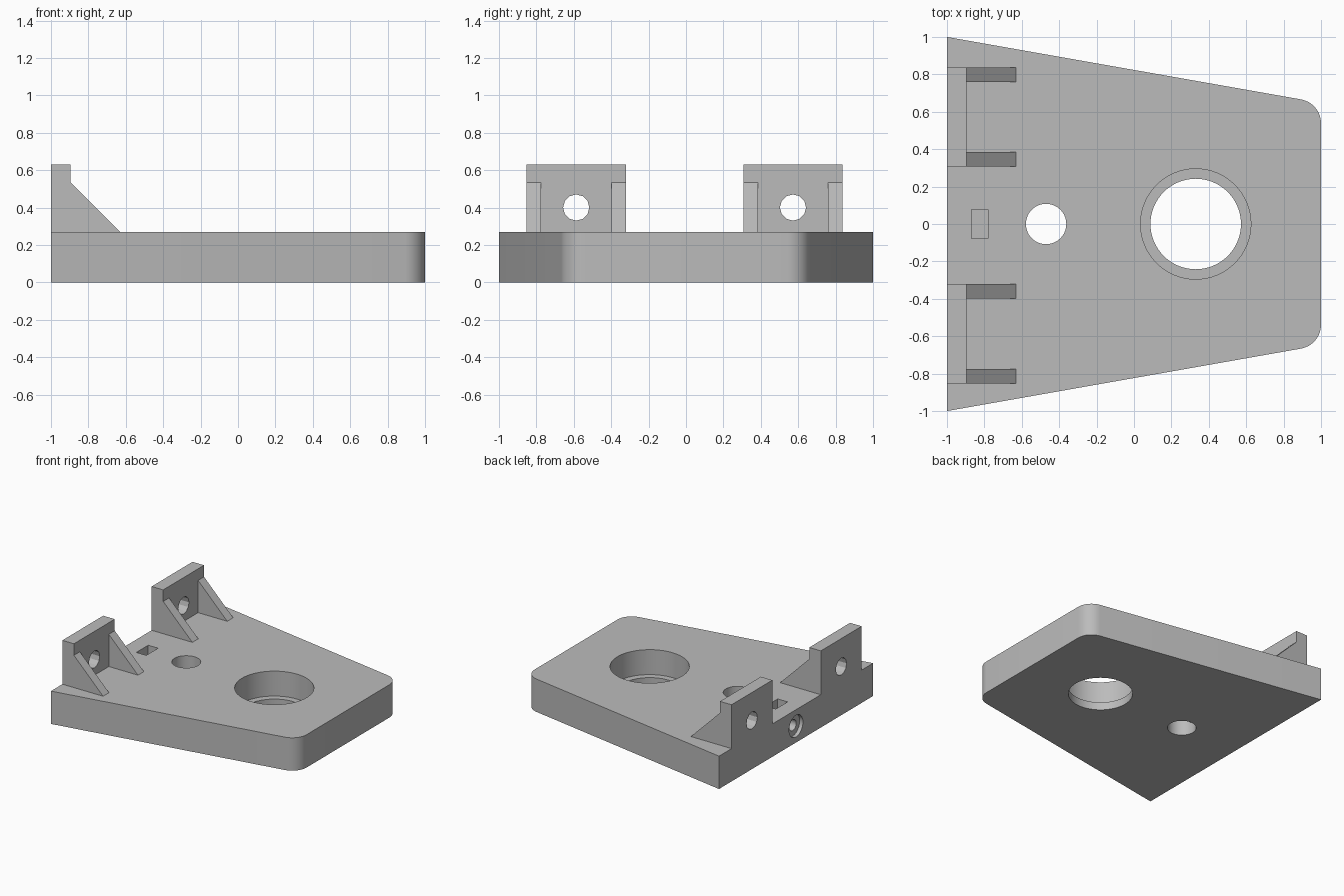
import bpy, bmesh
from math import cos, sin, tan, pi, radians
from mathutils import Vector, Matrix

cube = bpy.data.objects.get("Cube")
if cube:
    bpy.data.objects.remove(cube, do_unlink=True)

grey = bpy.data.materials.new("machined grey")
grey.use_nodes = True
colour = (0.5, 0.5, 0.5, 1)
grey.diffuse_color = colour
grey.node_tree.nodes["Principled BSDF"].inputs["Base Color"].default_value = colour

THICK = 0.27     # plate thickness
MID = THICK / 2


def prism(name, points, offset):
    """Extrude a closed outline of 3D points along an offset vector."""
    bm = bmesh.new()
    face = bm.faces.new([bm.verts.new(p) for p in points])
    new = bmesh.ops.extrude_face_region(bm, geom=[face])["geom"]
    bmesh.ops.translate(bm, vec=offset, verts=[v for v in new if isinstance(v, bmesh.types.BMVert)])
    bmesh.ops.recalc_face_normals(bm, faces=bm.faces)
    mesh = bpy.data.meshes.new(name)
    bm.to_mesh(mesh)
    bm.free()
    mesh.materials.append(grey)
    obj = bpy.data.objects.new(name, mesh)
    bpy.context.collection.objects.link(obj)
    return obj


def box(name, low, high):
    (x0, y0, z0), (x1, y1, z1) = low, high
    return prism(name, [(x0, y0, z0), (x1, y0, z0), (x1, y1, z0), (x0, y1, z0)], (0, 0, z1 - z0))


def upright_bore(x, radius, bottom, sides):
    ring = [2 * pi * i / sides for i in range(sides)]
    points = [(x + radius * cos(a), radius * sin(a), bottom) for a in ring]
    return prism("bore_cutter", points, (0, 0, 1))


def level_bore(x0, x1, y, z, radius, sides):
    ring = [2 * pi * i / sides for i in range(sides)]
    points = [(x0, y + radius * cos(a), z + radius * sin(a)) for a in ring]
    return prism("bore_cutter", points, (x1 - x0, 0, 0))


def cut(obj, cutters):
    bpy.context.view_layer.objects.active = obj
    for cutter in cutters:
        cutter.hide_render = True
        mod = obj.modifiers.new("cut", "BOOLEAN")
        mod.operation, mod.solver, mod.object = "DIFFERENCE", "EXACT", cutter
        bpy.ops.object.modifier_apply(modifier=mod.name)
        bpy.data.objects.remove(cutter, do_unlink=True)


def smooth(obj, angle):
    bpy.ops.object.select_all(action="DESELECT")
    obj.select_set(True)
    bpy.context.view_layer.objects.active = obj
    bpy.ops.object.shade_smooth_by_angle(angle=radians(angle))


# Tapered plate with two rounded corners
taper, radius, steps = radians(10), 0.13, 8
turn = pi / 2 - taper
corner_y = 1 - 2 * tan(taper)
centre = Vector((1 - radius, corner_y - radius * tan(turn / 2)))
arc = [centre + radius * Vector((cos(turn * i / steps), sin(turn * i / steps))) for i in range(steps + 1)]
upper = [(p.x, p.y, 0) for p in arc] + [(-1, 1, 0)]
lower = [(x, -y, z) for x, y, z in reversed(upper)]
plate = prism("base_plate", upper + lower, (0, 0, THICK))

# Stepped main bore, pin hole, nut slot and stepped screw hole
cut(plate, [
    upright_bore(0.33, 0.242, -0.5, 64),
    upright_bore(0.33, 0.295, 0.065, 64),
    upright_bore(-0.47, 0.108, -0.5, 48),
    box("slot_cutter", (-0.87, -0.077, 0.06), (-0.78, 0.077, 0.5)),
    level_bore(-1.2, -0.47, 0, MID, 0.045, 24),
    level_bore(-1.2, -0.97, 0, MID, 0.09, 24),
])
smooth(plate, 25)

# Upright brackets, each with a cross hole and two triangular gussets
FACE, TOP, RIB, WIDTH = -0.895, 0.63, 0.077, 0.53
for side, y in (("right", -0.587), ("left", 0.572)):
    bracket = box(side + "_bracket", (-1, y - WIDTH / 2, THICK), (FACE, y + WIDTH / 2, TOP))
    cut(bracket, [level_bore(-1.2, -0.7, y, 0.4, 0.07, 12)])
    for place, start in (("outer", y - WIDTH / 2), ("inner", y + WIDTH / 2 - RIB)):
        if side == "left":
            place = "inner" if place == "outer" else "outer"
        prism(f"{side}_{place}_gusset",
              [(FACE, start, THICK), (-0.63, start, THICK), (FACE, start, 0.535)], (0, RIB, 0))
